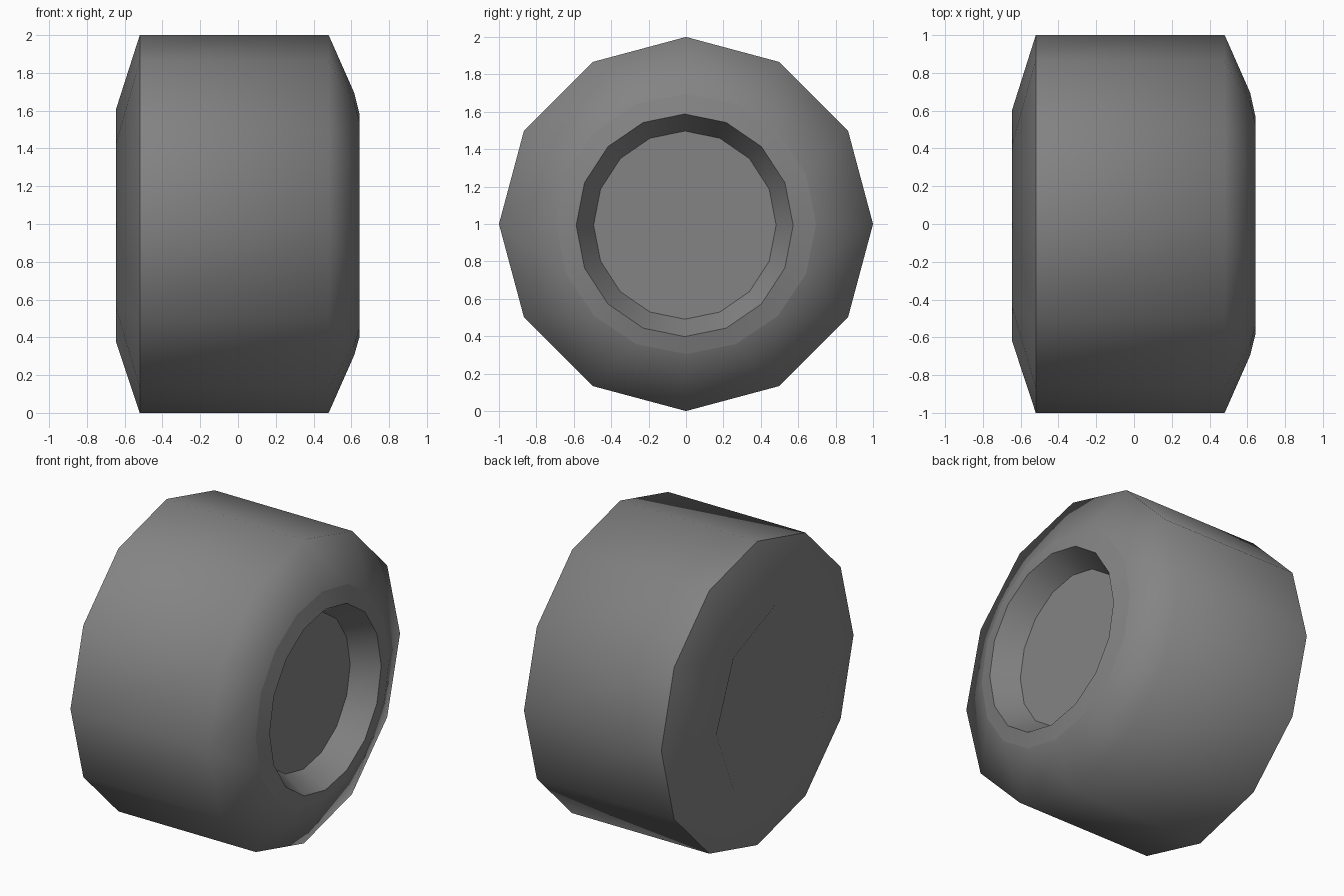
import bpy
import bmesh
import math

if "Cube" in bpy.data.objects:
    bpy.data.objects.remove(bpy.data.objects["Cube"])

grey = bpy.data.materials.new("dark_grey")
grey.diffuse_color = (0.23, 0.23, 0.23, 1)
grey.use_nodes = True
grey.node_tree.nodes["Principled BSDF"].inputs["Base Color"].default_value = grey.diffuse_color

# Rings along the axle: x, sides, radius in y, radius in z, centre offset, sharp edge
RINGS = [
    (-0.645, 8, 0.613, 0.618, -0.008, False),   # back hollow rim
    (-0.52, 12, 1.0, 1.0, 0.0, True),           # tread, back edge
    (0.48, 12, 1.0, 1.0, 0.0, False),           # tread, front edge
    (0.615, 16, 0.695, 0.695, 0.0, True),       # hub collar
    (0.642, 16, 0.58, 0.595, -0.007, True),     # recess rim
    (0.48, 16, 0.488, 0.503, -0.006, True),     # recess floor
]
HOLLOW_TIP = (-0.315, -0.008, 0.992)            # deepest point of the back hollow

bm = bmesh.new()


def make_ring(x, sides, ry, rz, off):
    """Ring of vertices around the x axis, starting at the top."""
    steps = [2 * math.pi * i / sides for i in range(sides)]
    return [bm.verts.new((x, off + ry * math.sin(a), 1 + off + rz * math.cos(a))) for a in steps]


def join_rings(a, b):
    """Join two rings, with triangles where their side counts differ."""
    na, nb = len(a), len(b)
    if na == nb:
        for i in range(na):
            j = (i + 1) % na
            bm.faces.new((a[i], a[j], b[j], b[i]))
        return
    i = j = 0
    while i < na or j < nb:
        if j >= nb or (i < na and (i + 1) * nb <= (j + 1) * na):
            bm.faces.new((a[i % na], a[(i + 1) % na], b[j % nb]))
            i += 1
        else:
            bm.faces.new((a[i % na], b[(j + 1) % nb], b[j % nb]))
            j += 1


# Tyre, collar and recess as one skin
rings = [make_ring(*r[:5]) for r in RINGS]
for a, b in zip(rings, rings[1:]):
    join_rings(a, b)

# Conical hollow in the back, flat floor in the front recess
tip = bm.verts.new(HOLLOW_TIP)
back = rings[0]
for v, w in zip(back, back[1:] + back[:1]):
    bm.faces.new((v, w, tip))
bm.faces.new(rings[-1])
bmesh.ops.recalc_face_normals(bm, faces=bm.faces[:])

# Smooth faces with sharp rings
for f in bm.faces:
    f.smooth = True
for ring, spec in zip(rings, RINGS):
    if spec[5]:
        for v, w in zip(ring, ring[1:] + ring[:1]):
            bm.edges.get((v, w)).smooth = False

mesh = bpy.data.meshes.new("wheel")
bm.to_mesh(mesh)
bm.free()
mesh.materials.append(grey)
wheel = bpy.data.objects.new("wheel", mesh)
bpy.context.collection.objects.link(wheel)
